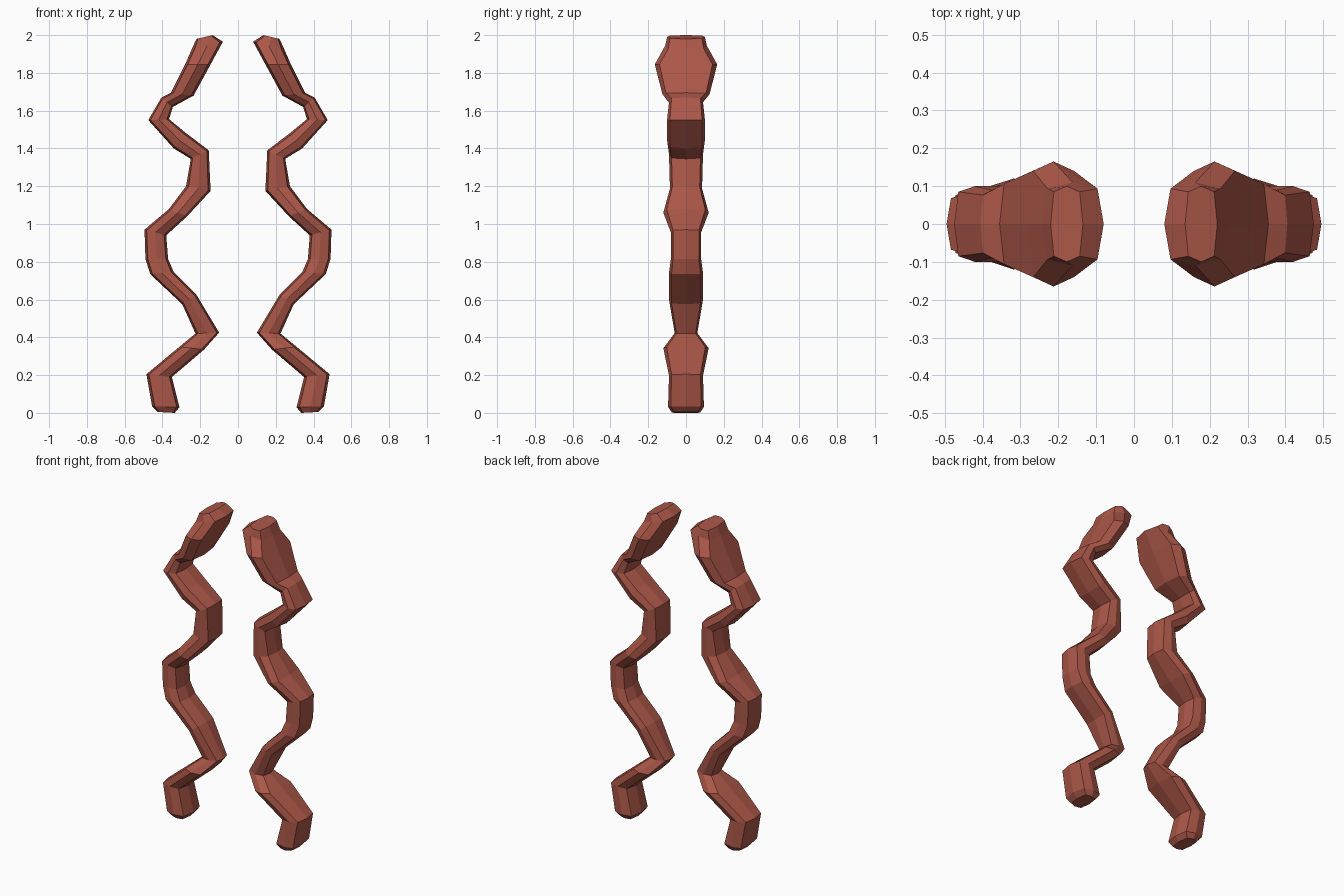
import bpy, bmesh

# Stations of one strand: outer x, outer z, inner x, inner z, half depth
STATIONS = [
    (0.425, 0.015, 0.335, 0.01, 0.075),
    (0.455, 0.045, 0.31, 0.04, 0.095),
    (0.485, 0.215, 0.35, 0.20, 0.09),
    (0.31, 0.36, 0.18, 0.345, 0.12),
    (0.225, 0.43, 0.10, 0.435, 0.06),
    (0.295, 0.585, 0.22, 0.635, 0.09),
    (0.465, 0.745, 0.34, 0.755, 0.09),
    (0.49, 0.825, 0.37, 0.825, 0.08),
    (0.495, 0.98, 0.38, 0.95, 0.08),
    (0.365, 1.09, 0.27, 1.05, 0.12),
    (0.275, 1.21, 0.145, 1.185, 0.085),
    (0.25, 1.355, 0.155, 1.40, 0.09),
    (0.34, 1.41, 0.28, 1.495, 0.10),
    (0.475, 1.56, 0.365, 1.565, 0.10),
    (0.405, 1.68, 0.345, 1.63, 0.09),
    (0.355, 1.705, 0.235, 1.69, 0.125),
    (0.28, 1.855, 0.145, 1.855, 0.165),
    (0.245, 1.935, 0.08, 1.975, 0.11),
    (0.22, 1.99, 0.135, 2.01, 0.10),
]
# Eight-sided section: (position from inner to outer, depth)
SECTION = [(1, 0), (0.8, 0.85), (0, 1), (-0.8, 0.85),
           (-1, 0), (-0.8, -0.85), (0, -1), (0.8, -0.85)]

mat = bpy.data.materials.new("red_brown")
mat.diffuse_color = (0.41, 0.095, 0.065, 1)


def strand(name, side):
    bm = bmesh.new()
    rings = []
    for ox, oz, ix, iz, d in STATIONS:
        cx, cz, hx, hz = (ox + ix) / 2, (oz + iz) / 2, (ox - ix) / 2, (oz - iz) / 2
        rings.append([bm.verts.new((side * (cx + hx * a), d * b, cz + hz * a))
                      for a, b in SECTION])
    for r, s in zip(rings, rings[1:]):
        for k in range(8):
            n = (k + 1) % 8
            bm.faces.new((r[k], r[n], s[n], s[k]))
    # end caps, each with a strip down the middle
    for r in (rings[0], rings[-1]):
        bm.faces.new((r[7], r[0], r[1]))
        bm.faces.new((r[1], r[2], r[6], r[7]))
        bm.faces.new((r[2], r[3], r[5], r[6]))
        bm.faces.new((r[3], r[4], r[5]))
    bmesh.ops.recalc_face_normals(bm, faces=bm.faces)
    low = min(v.co.z for v in bm.verts)
    for v in bm.verts:
        v.co.z -= low
    me = bpy.data.meshes.new(name)
    bm.to_mesh(me)
    bm.free()
    me.materials.append(mat)
    ob = bpy.data.objects.new(name, me)
    bpy.context.collection.objects.link(ob)


# Mirrored pair of wavy strands
for name, side in (("right_strand", 1), ("left_strand", -1)):
    strand(name, side)
